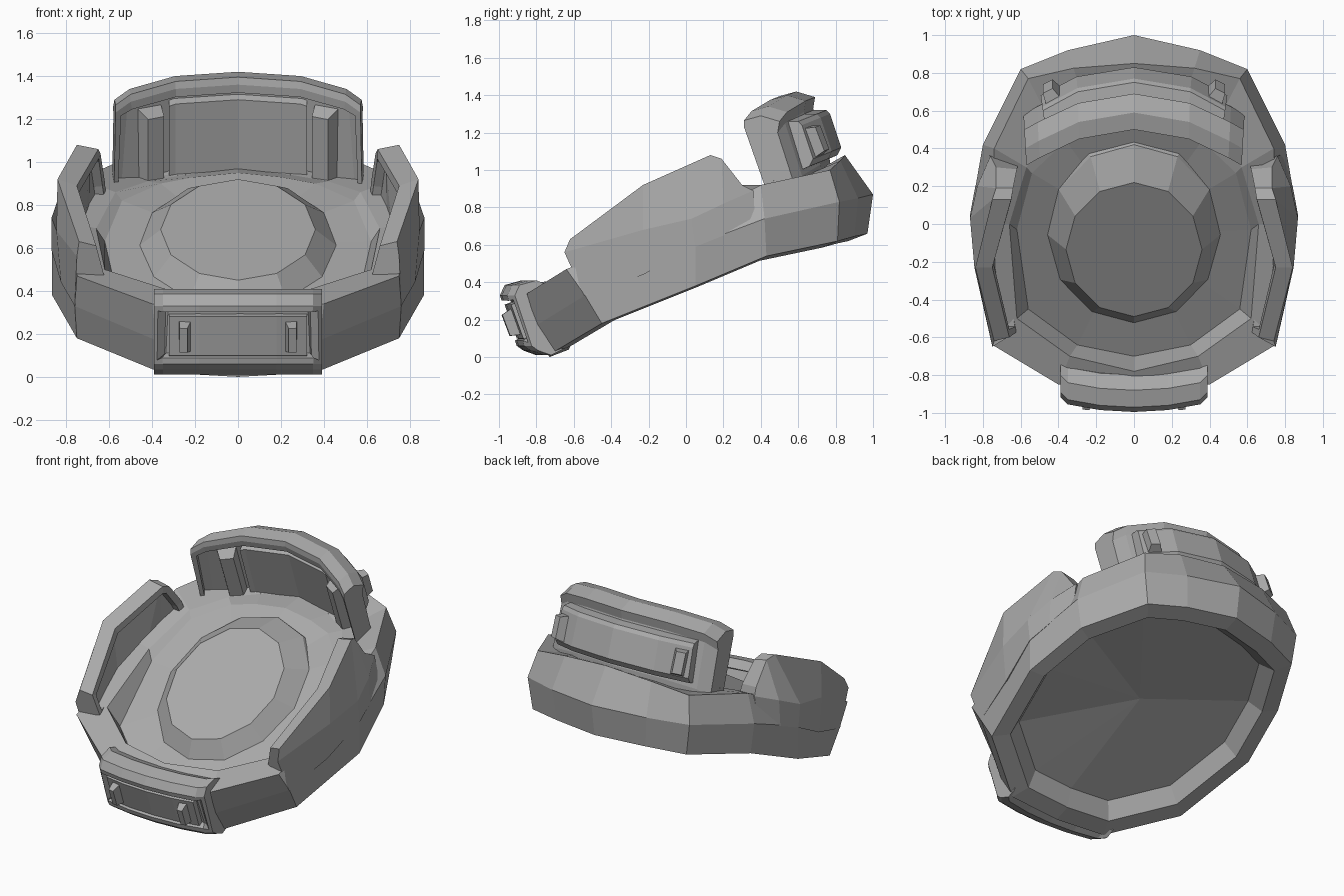
import bpy, bmesh, math
from mathutils import Vector, Matrix

cube = bpy.data.objects.get("Cube")
if cube:
    bpy.data.objects.remove(cube, do_unlink=True)

grey = bpy.data.materials.new("plain grey")
grey.use_nodes = True
grey.diffuse_color = (0.4, 0.4, 0.4, 1)
grey.node_tree.nodes["Principled BSDF"].inputs["Base Color"].default_value = grey.diffuse_color


def finish(name, bm):
    """Turn a bmesh into a named, flat-shaded grey object."""
    bmesh.ops.recalc_face_normals(bm, faces=bm.faces)
    mesh = bpy.data.meshes.new(name)
    bm.to_mesh(mesh)
    bm.free()
    mesh.materials.append(grey)
    obj = bpy.data.objects.new(name, mesh)
    bpy.context.collection.objects.link(obj)
    return obj


def bridge(bm, ring_a, ring_b):
    """Join two closed rings with quads."""
    count = len(ring_a)
    for i in range(count):
        j = (i + 1) % count
        bm.faces.new((ring_a[i], ring_a[j], ring_b[j], ring_b[i]))


def fan(bm, ring, tip):
    centre = bm.verts.new(tip)
    for i, vert in enumerate(ring):
        bm.faces.new((vert, ring[(i + 1) % len(ring)], centre))


def tube(bm, rings):
    """Skin a row of rings and cap both ends."""
    for a, b in zip(rings, rings[1:]):
        bridge(bm, a, b)
    bm.faces.new(rings[0])
    bm.faces.new(rings[-1])
    bmesh.ops.recalc_face_normals(bm, faces=bm.faces)


def sink_panel(bm, verts, frame, depth):
    """Sink the faces lying wholly on the given vertices, leaving a frame."""
    faces = [f for f in bm.faces if set(f.verts) <= set(verts)]
    bmesh.ops.inset_region(bm, faces=faces, thickness=frame, depth=0)
    bmesh.ops.inset_region(bm, faces=faces, thickness=.01, depth=-depth)


def mirrored(half):
    """Complete a ring given from the back, down the left, to the front."""
    half = [Vector(p) for p in half]
    return half + [Vector((-p.x, p.y, p.z)) for p in half[-2:0:-1]]


def sweep(name, profile, stations, flare=0.0, frame=0.0):
    """Sweep a (y, z) profile along mirrored (x, dy, dz) stations; a frame sinks its first side."""
    bm = bmesh.new()
    path = [(-x, dy, dz) for x, dy, dz in reversed(stations) if x > 0] + stations
    y0 = profile[0][0]
    rings = [[bm.verts.new((x * (1 + flare * (y - y0)), y + dy, z + dz)) for y, z in profile]
             for x, dy, dz in path]
    tube(bm, rings)
    if frame:
        sink_panel(bm, [v for ring in rings for v in ring[:2]], frame, .045)
    return finish(name, bm)


def lug(name, place, size, turn):
    """Tapered block, narrow face along its local -y, leaning forward with the shell."""
    bm = bmesh.new()
    bmesh.ops.create_cube(bm, size=1)
    for v in bm.verts:
        if v.co.y < 0:
            v.co.x *= 0.65
            v.co.z *= 0.8
    basis = Matrix.Rotation(.36, 4, "X") @ Matrix.Rotation(turn, 4, "Z")
    bmesh.ops.transform(bm, matrix=Matrix.Translation(place) @ basis @ Matrix.Diagonal((*size, 1)),
                        verts=bm.verts)
    return finish(name, bm)


# Ring body: each half ring runs from the back, round the left side, to the front
lower_edge = mirrored([(0, .97, .66), (.33, .9, .645), (.57, .81, .62), (.78, .43, .54),
                       (.865, .05, .38), (.75, -.45, .18), (.36, -.72, .02), (0, -.73, 0)])
middle_edge = mirrored([(0, 1, .87), (.35, .92, .85), (.6, .82, .83), (.8, .42, .74),
                        (.865, .05, .6), (.76, -.54, .33), (.38, -.8, .17), (0, -.83, .17)])
upper_edge = mirrored([(0, .85, 1.08), (.32, .825, 1.05), (.56, .77, 1), (.74, .4, .92),
                       (.76, 0, .72), (.75, -.64, .47), (.4, -.85, .34), (0, -.88, .33)])
inner_edge = mirrored([(0, .66, .97), (.25, .6, .94), (.42, .5, .91), (.57, .3, .86),
                       (.66, 0, .69), (.62, -.5, .5), (.34, -.7, .41), (0, -.78, .4)])
floor_edge = mirrored([(0, .5, .95), (.2, .48, .93), (.36, .44, .9), (.54, .27, .82),
                       (.62, -.03, .63), (.56, -.45, .37), (.3, -.64, .25), (0, -.7, .22)])
hub = Vector((0, .12, .33))
up = Vector((0, -.35, .94))
lip = [hub + (p - hub) * .88 for p in lower_edge]
cavity = [hub + (p - hub) * .8 + up * .1 for p in lower_edge]

bm = bmesh.new()
rings = [[bm.verts.new(p) for p in ring] for ring in
         (cavity, lip, lower_edge, middle_edge, upper_edge, inner_edge, floor_edge)]
for a, b in zip(rings, rings[1:]):
    bridge(bm, a, b)
fan(bm, rings[0], hub + up * .18)
fan(bm, rings[-1], (0, -.055, .61))
finish("ring_body", bm)


def tilted_oval(bm, centre, half_width, along):
    """Twelve-sided oval lying on the sloping floor."""
    angles = [math.tau * i / 12 for i in range(12)]
    return [bm.verts.new(Vector(centre) + Vector((half_width * math.sin(a), 0, 0))
                         + Vector(along) * math.cos(a)) for a in angles]


# Raised oval plinth on the floor
bm = bmesh.new()
tube(bm, [tilted_oval(bm, (0, -.045, .58), .48, (0, .49, .32)),
          tilted_oval(bm, (0, -.055, .61), .46, (0, .475, .31)),
          tilted_oval(bm, (0, -.135, .685), .36, (0, .355, .235))])
finish("floor_plinth", bm)

# Side guards: curved plates, thick at the foot, with a sunken inner panel
guard_rows = [
    [(.76, -.545, .33), (.824, -.23, .44), (.868, .05, .59), (.84, .2, .65), (.79, .37, .72)],
    [(.75, -.65, .56), (.845, -.23, .68), (.868, .03, .74), (.83, .2, .82), (.76, .36, .89)],
    [(.74, -.62, .63), (.84, -.23, .92), (.75, .13, 1.08), (.73, .19, 1.06), (.73, .3, .92)],
    [(.66, -.6, .61), (.75, -.23, .89), (.65, .13, 1.06), (.64, .19, 1.04), (.62, .29, .91)],
    [(.62, -.57, .46), (.67, -.22, .5), (.67, .08, .64), (.65, .2, .72), (.61, .33, .8)]]
for side, label in ((1, "left"), (-1, "right")):
    bm = bmesh.new()
    grid = [[bm.verts.new((side * x, y, z)) for x, y, z in row] for row in guard_rows]
    tube(bm, list(zip(*grid)))
    sink_panel(bm, grid[-2] + grid[-1], .045, .04)
    finish(label + "_side_guard", bm)

# Back collar: framed band, its outer plate and raised inner panels
bend = [(0, 0, 0), (.29, -.05, -.02), (.5, -.15, -.08), (.57, -.19, -.13)]
sweep("back_collar", [(.5, 1.36), (.655, .92), (.78, .94), (.77, 1.05), (.68, 1.33), (.69, 1.39),
                      (.59, 1.42), (.5, 1.395)], bend, .1, .04)
plate_bend = bend[:2] + [(.47, -.15, -.06)]
sweep("collar_outer_plate", [(.66, 1.32), (.75, 1.32), (.77, 1.3), (.83, 1.12), (.81, 1.08), (.74, 1.05)],
      plate_bend, .3)
sweep("collar_inner_panel", [(.58, 1.33), (.535, 1.29), (.665, .92), (.72, .92)],
      bend[:2] + [(.32, -.06, -.03)])
for side, label in ((1, "left"), (-1, "right")):
    lug(label + "_collar_post", (side * .4, .515, 1.06), (.13, .08, .42), side * -.5)
    lug(label + "_collar_lug", (side * .44, .7, 1.16), (.09, .07, .17), math.pi - side * .5)
    lug(label + "_clasp_lug", (side * .25, -.935, .18), (.055, .06, .15), side * .12)

# Front clasp: curved framed bar round a raised panel
arc = [(0, 0, 0), (.18, .01, 0), (.35, .04, 0)]
sweep("front_clasp", [(-.995, .33), (-.905, .06), (-.87, .035), (-.8, .01), (-.74, .04), (-.8, .38),
                      (-.88, .41), (-.97, .385)], arc + [(.39, .08, 0)], 0, .03)
sweep("clasp_panel", [(-.92, .3), (-.97, .28), (-.905, .1), (-.85, .08)], arc[:2] + [(.32, .035, 0)])
